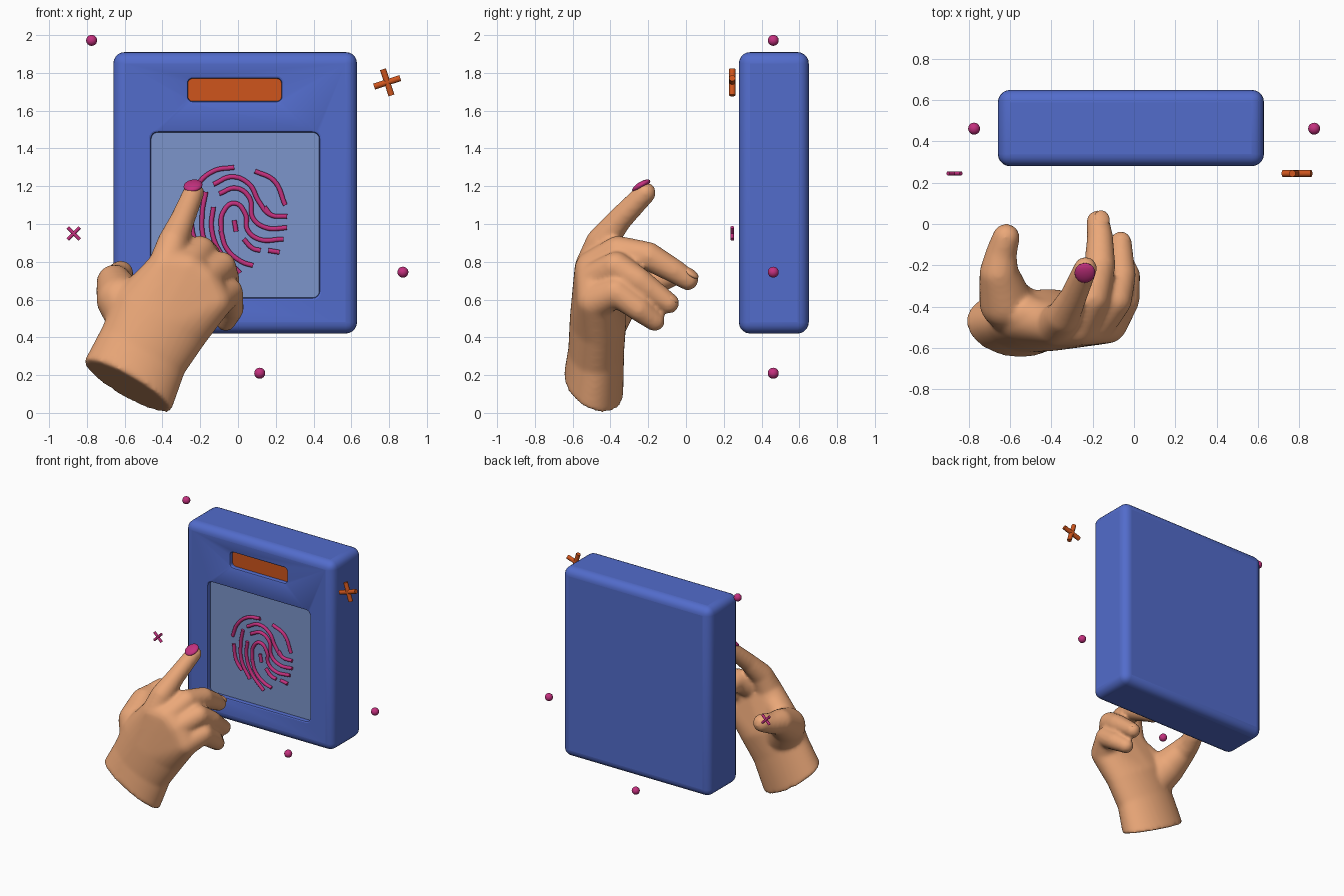
import bpy, bmesh, math
from mathutils import Vector, Matrix

if "Cube" in bpy.data.objects:
    bpy.data.objects.remove(bpy.data.objects["Cube"])


def material(name, rgb):
    m = bpy.data.materials.new(name)
    m.diffuse_color = (*rgb, 1)
    m.use_nodes = True
    m.node_tree.nodes["Principled BSDF"].inputs["Base Color"].default_value = m.diffuse_color
    return m


BLUE = material("blue", (0.085, 0.15, 0.60))
GLASS = material("pale_blue", (0.20, 0.30, 0.60))
ORANGE = material("orange", (0.62, 0.09, 0.012))
PINK = material("pink", (0.55, 0.03, 0.21))
SKIN = material("skin", (0.83, 0.39, 0.19))


def add_mesh(name, bm, mat, smooth=True):
    me = bpy.data.meshes.new(name)
    bm.to_mesh(me)
    bm.free()
    for p in me.polygons:
        p.use_smooth = smooth
    ob = bpy.data.objects.new(name, me)
    bpy.context.collection.objects.link(ob)
    if mat:
        me.materials.append(mat)
    return ob


def box(name, lo, hi, mat):
    lo, hi = Vector(lo), Vector(hi)
    bm = bmesh.new()
    bmesh.ops.create_cube(bm, size=1, matrix=Matrix.Translation((lo + hi) / 2)
                          @ Matrix.Diagonal((*(hi - lo), 1)))
    return add_mesh(name, bm, mat, False)


def round_upright(ob, radius):
    # round only the four edges running front to back
    bm = bmesh.new()
    bm.from_mesh(ob.data)
    edges = [e for e in bm.edges if abs(e.verts[0].co.y - e.verts[1].co.y) > 0.001]
    bmesh.ops.bevel(bm, geom=edges, offset=radius, segments=4, profile=0.5, affect='EDGES')
    bm.to_mesh(ob.data)
    bm.free()


def bevel(ob, width, segments, angle):
    b = ob.modifiers.new("bevel", 'BEVEL')
    b.width, b.segments = width, segments
    b.limit_method, b.angle_limit = 'ANGLE', math.radians(angle)


def smooth_by_angle(ob, deg=35):
    bpy.ops.object.select_all(action='DESELECT')
    ob.select_set(True)
    bpy.context.view_layer.objects.active = ob
    bpy.ops.object.shade_smooth_by_angle(angle=math.radians(deg))


def tubes(name, lines, radius, mat):
    cu = bpy.data.curves.new(name, 'CURVE')
    cu.dimensions = '3D'
    cu.bevel_depth, cu.bevel_resolution = radius, 3
    cu.use_fill_caps, cu.resolution_u = True, 8
    for pts in lines:
        sp = cu.splines.new('BEZIER')
        sp.bezier_points.add(len(pts) - 1)
        for bp, co in zip(sp.bezier_points, pts):
            bp.co = co
            bp.handle_left_type = bp.handle_right_type = 'AUTO'
    cu.materials.append(mat)
    ob = bpy.data.objects.new(name, cu)
    bpy.context.collection.objects.link(ob)
    return ob


# scanner body with two shallow recesses
body = box("scanner_body", (-0.66, 0.28, 0.42), (0.63, 0.65, 1.91), BLUE)
bevel(body, 0.06, 5, 30)
for name, x0, x1, z0, z1, mat, r in (("screen", -0.46, 0.43, 0.61, 1.485, GLASS, 0.035),
                                     ("indicator", -0.265, 0.23, 1.65, 1.77, ORANGE, 0.025)):
    cutter = box(name + "_cutter", (x0, 0.2, z0), (x1, 0.325, z1), None)
    round_upright(cutter, r)
    cutter.hide_render = True
    cutter.hide_viewport = True
    cut = body.modifiers.new(name, 'BOOLEAN')
    cut.object, cut.operation, cut.solver = cutter, 'DIFFERENCE', 'EXACT'
    panel = box(name, (x0, 0.312, z0), (x1, 0.335, z1), mat)
    round_upright(panel, r)
    smooth_by_angle(panel)
bevel(body, 0.012, 2, 60)
smooth_by_angle(body)

# fingerprint ridges, in hundredths of a unit (x, z)
RIDGES = [
    (-2, 130, -13, 128, -22, 120, -26, 110),
    (9, 128, 19, 123, 25, 110),
    (-13, 121, -3, 125, 6, 121, 11, 112, 17, 105, 26, 104),
    (-17, 117, -19, 105, -18, 92, -11, 80),
    (-10, 116, -1, 119, 6, 114, 8, 103, 15, 98, 26, 98),
    (14, 109, 17, 105),
    (-13, 109, -14, 98, -10, 86, 1, 74),
    (-9, 96, -8, 106, -2, 111, 4, 105, 5, 97, 11, 92, 24, 92),
    (-9, 96, -6, 87, 2, 80, 8, 78),
    (-2, 102, -1, 96), (3, 92, 8, 87, 12, 86), (16, 86, 22, 85),
    (-25, 104, -23, 92, -18, 85)]
tubes("fingerprint", [[(r[i] / 100, 0.304, r[i + 1] / 100) for i in range(0, len(r), 2)]
                      for r in RIDGES], 0.013, PINK)


# floating crosses and dots
def cross(name, x, z, half, tilt, radius, mat):
    lines = []
    for a in (tilt, tilt + 90):
        dx, dz = half * math.cos(math.radians(a)), half * math.sin(math.radians(a))
        lines.append([(x - dx, 0.245, z - dz), (x + dx, 0.245, z + dz)])
    tubes(name, lines, radius, mat)


cross("orange_cross", 0.79, 1.75, 0.073, 18, 0.017, ORANGE)
cross("pink_cross", -0.87, 0.95, 0.045, 45, 0.01, PINK)
for i, (x, z) in enumerate(((-0.775, 1.972), (0.873, 0.745), (0.115, 0.21))):
    bm = bmesh.new()
    bmesh.ops.create_uvsphere(bm, u_segments=20, v_segments=12, radius=0.029,
                              matrix=Matrix.Translation((x, 0.462, z)))
    add_mesh(f"dot_{i + 1}", bm, PINK)


# hand: convex pieces fused by a voxel remesh
def ball(p):
    bm = bmesh.new()
    bmesh.ops.create_icosphere(bm, subdivisions=3, radius=p[3], matrix=Matrix.Translation(p[:3]))
    pts = [v.co.copy() for v in bm.verts]
    bm.free()
    return pts


AXIS = Vector((0.5, 0, 0.866))
ACROSS = Vector((0.866, 0, -0.5))


def ring(c, a, b, tilt=0.0):
    v = Vector((0, -math.cos(tilt), 0)) + AXIS * math.sin(tilt)
    return [Vector(c) + ACROSS * a * math.cos(t) + v * b * math.sin(t)
            for t in (math.tau * k / 40 for k in range(40))]


hand = bmesh.new()


def hull(pts):
    bm = bmesh.new()
    for p in pts:
        bm.verts.new(p)
    bmesh.ops.convex_hull(bm, input=bm.verts[:])
    bmesh.ops.delete(bm, geom=[v for v in bm.verts if not v.link_faces], context='VERTS')
    bmesh.ops.recalc_face_normals(bm, faces=bm.faces[:])
    me = bpy.data.meshes.new("piece")
    bm.to_mesh(me)
    bm.free()
    hand.from_mesh(me)
    bpy.data.meshes.remove(me)


FINGERS = [
    [(-0.38, -0.49, 0.77, .10), (-0.345, -0.45, 0.90, .083), (-0.295, -0.355, 1.02, .066), (-0.235, -0.215, 1.165, .057)],
    [(-0.27, -0.49, 0.76, .10), (-0.20, -0.36, 0.855, .083), (-0.165, -0.20, 0.83, .076), (-0.165, -0.06, 0.75, .064), (-0.175, 0.01, 0.705, .057)],
    [(-0.19, -0.49, 0.70, .095), (-0.09, -0.37, 0.775, .08), (-0.06, -0.25, 0.70, .07), (-0.065, -0.09, 0.58, .055)],
    [(-0.13, -0.48, 0.59, .10), (-0.05, -0.37, 0.64, .077), (-0.035, -0.25, 0.55, .066), (-0.065, -0.165, 0.485, .054)],
    [(-0.53, -0.46, 0.46, .14), (-0.62, -0.38, 0.60, .13), (-0.655, -0.24, 0.69, .095), (-0.645, -0.15, 0.71, .077), (-0.62, -0.065, 0.74, .067)],
]
for chain in FINGERS:
    for p, q in zip(chain, chain[1:]):
        hull(ball(p) + ball(q))
# forearm stump and palm
cut_end = ring((-0.585, -0.49, 0.14), 0.265, 0.168, 0.36)
narrow = ring((-0.50, -0.475, 0.335), 0.25, 0.148)
heel = ring((-0.41, -0.465, 0.50), 0.27, 0.15)
knuckles = [p for f in FINGERS[:4] for p in ball(f[0])]
hull(cut_end + narrow)
hull(narrow + heel)
hull(heel + knuckles)
# web between thumb and index finger
hull(ball((-0.60, -0.42, 0.56, .11)) + ball((-0.40, -0.48, 0.74, .09)) + ball((-0.42, -0.46, 0.5, .12)))

hand_ob = add_mesh("pointing_hand", hand, SKIN)
rm = hand_ob.modifiers.new("fuse", 'REMESH')
rm.mode, rm.voxel_size, rm.use_smooth_shade = 'VOXEL', 0.013, True
sm = hand_ob.modifiers.new("soften", 'SMOOTH')
sm.factor, sm.iterations = 0.5, 9


# fingernails: flattened balls laid along each fingertip
def nail(name, at, along, up, size, mat):
    y = Vector(along).normalized()
    x = y.cross(Vector(up)).normalized()
    z = x.cross(y)
    rot = Matrix((x, y, z)).transposed().to_4x4()
    bm = bmesh.new()
    bmesh.ops.create_uvsphere(bm, u_segments=20, v_segments=12, radius=1,
                              matrix=Matrix.Translation(at) @ rot @ Matrix.Diagonal((*size, 1)))
    add_mesh(name, bm, mat)


nail("index_nail", (-0.238, -0.237, 1.203), (0.3, 0.8, 0.5), (-0.1, -0.5, 0.8), (0.05, 0.055, 0.02), PINK)
nail("middle_nail", (-0.155, 0.025, 0.742), (0, 0.8, -0.55), (0.3, 0.55, 0.8), (0.038, 0.048, 0.018), SKIN)
nail("ring_nail", (-0.05, -0.078, 0.612), (0, 0.8, -0.6), (0.4, 0.6, 0.8), (0.035, 0.045, 0.018), SKIN)
nail("little_nail", (-0.045, -0.155, 0.515), (-0.2, 0.8, -0.6), (0.4, 0.6, 0.8), (0.032, 0.04, 0.016), SKIN)
